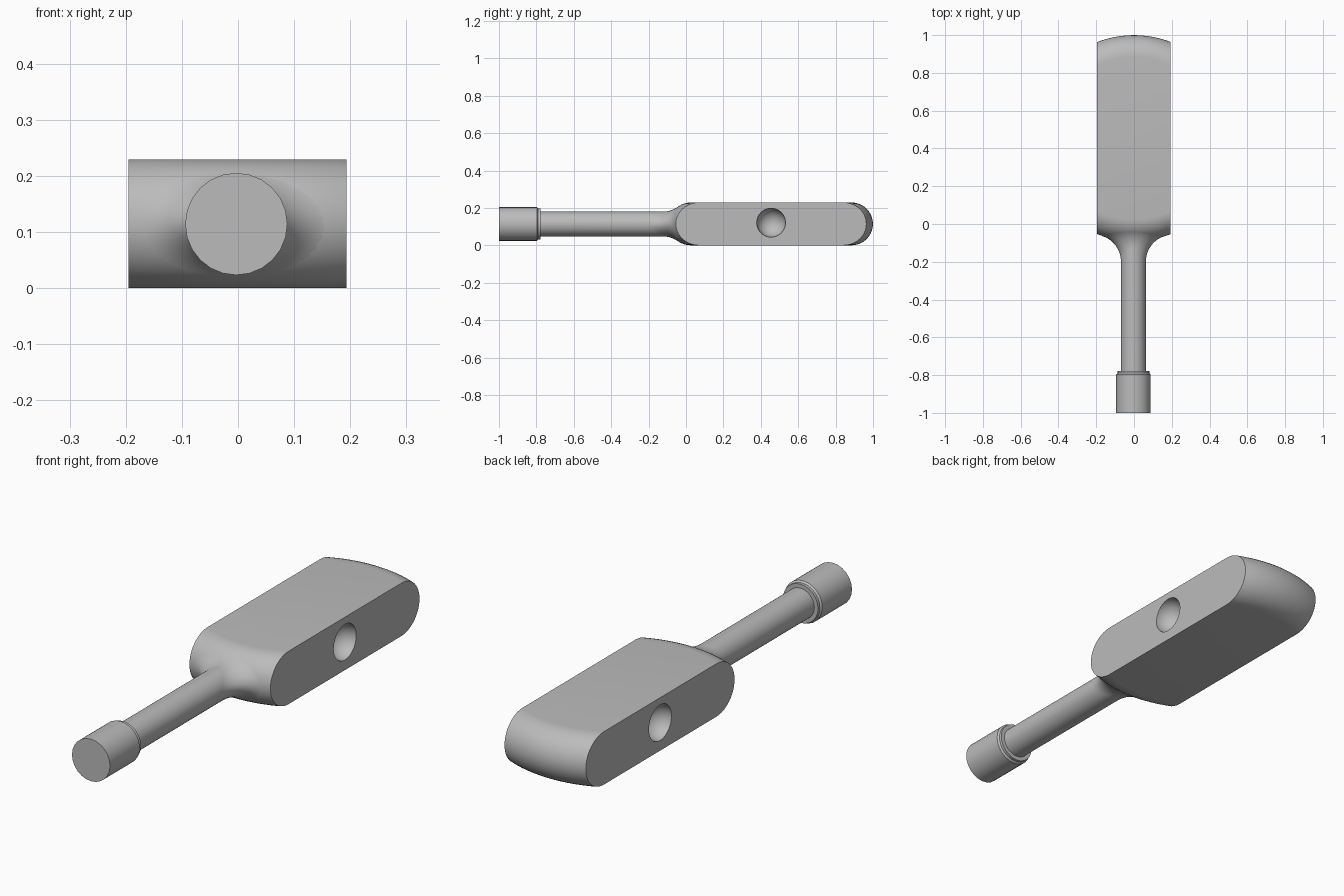
import bpy, bmesh
from math import sin, cos, pi, sqrt, radians
from mathutils import Vector

default = bpy.data.objects.get("Cube")
if default:
    bpy.data.objects.remove(default)

steel = bpy.data.materials.new("satin_grey")
steel.use_nodes = True
grey = (0.5, 0.5, 0.5, 1)
steel.diffuse_color = grey
steel.node_tree.nodes["Principled BSDF"].inputs["Base Color"].default_value = grey

# Shared dimensions
MID_Z = 0.1145       # height of the paddle centre
SHAFT_Z = 0.114
SHAFT_X = -0.003
HUB_Y = 0.455        # centre of the round-rimmed disc the paddle is cut from
RING, TUBE = 0.43, 0.1145
SHAFT_R, FILLET_R = 0.066, 0.142


def loft(name, rings):
    """Skin a list of equal-length rings and close both ends."""
    bm = bmesh.new()
    loops = [[bm.verts.new(p) for p in ring] for ring in rings]
    for a, b in zip(loops, loops[1:]):
        for i in range(len(a)):
            bm.faces.new((a[i - 1], a[i], b[i], b[i - 1]))
    bm.faces.new(loops[0])
    bm.faces.new(loops[-1])
    bmesh.ops.recalc_face_normals(bm, faces=bm.faces)
    mesh = bpy.data.meshes.new(name)
    bm.to_mesh(mesh)
    bm.free()
    mesh.materials.append(steel)
    obj = bpy.data.objects.new(name, mesh)
    bpy.context.collection.objects.link(obj)
    return obj


def smooth(obj, angle=35):
    bpy.ops.object.select_all(action='DESELECT')
    obj.select_set(True)
    bpy.context.view_layer.objects.active = obj
    bpy.ops.object.shade_smooth_by_angle(angle=radians(angle))


def circle(radius, y, n):
    return [Vector((SHAFT_X + radius * cos(2 * pi * i / n), y,
                    SHAFT_Z + radius * sin(2 * pi * i / n))) for i in range(n)]


# Paddle: slices through a round-rimmed disc
def paddle_slice(x, steps=20):
    ring = []
    for side in (1, -1):
        for i in range(steps + 1):
            a = side * (-pi / 2 + pi * i / steps)
            rho = RING + TUBE * cos(a)
            ring.append((x, HUB_Y + side * sqrt(rho * rho - x * x), MID_Z + TUBE * sin(a)))
    return ring


paddle = loft("paddle", [paddle_slice(-0.195 + 0.388 * i / 24) for i in range(25)])

# Round dimple in each side of the paddle
for side, x in (("left", 0.193), ("right", -0.195)):
    bpy.ops.mesh.primitive_uv_sphere_add(segments=40, ring_count=20, radius=0.077,
                                         location=(x, HUB_Y, 0.121))
    cutter = bpy.context.object
    cutter.name = side + "_dimple_cutter"
    cutter.hide_render = True
    cutter.data.materials.append(steel)
    cut = paddle.modifiers.new(side + "_dimple", 'BOOLEAN')
    cut.operation = 'DIFFERENCE'
    cut.solver = 'EXACT'
    cut.object = cutter
    bpy.context.view_layer.objects.active = paddle
    bpy.ops.object.modifier_apply(modifier=cut.name)
    bpy.data.objects.remove(cutter)
smooth(paddle)


# Shaft flaring into the paddle with a rolling-ball fillet
def fillet_point(angle, t):
    reach = SHAFT_R + FILLET_R
    x, z = reach * cos(angle), reach * sin(angle)
    rho = RING + sqrt((TUBE + FILLET_R) ** 2 - z * z)
    ball = Vector((x, HUB_Y - sqrt(rho * rho - x * x), z))
    rim = Vector((x, ball.y - HUB_Y, 0)).normalized() * RING + Vector((0, HUB_Y, 0))
    to_shaft = Vector((-cos(angle), 0, -sin(angle)))
    to_rim = (rim - ball).normalized()
    return ball + to_shaft.slerp(to_rim, t) * FILLET_R + Vector((SHAFT_X, 0, SHAFT_Z))


N = 48
flare = [[fillet_point(2 * pi * i / N, k / 12) for i in range(N)] for k in range(13)]
smooth(loft("shaft", [circle(SHAFT_R, -0.9, N)] + flare), 40)

# End cap with a small stepped collar
smooth(loft("end_cap", [circle(r, y, 24) for r, y in
                        ((0.091, -1), (0.091, -0.797), (0.084, -0.79), (0.084, -0.778))]), 30)
